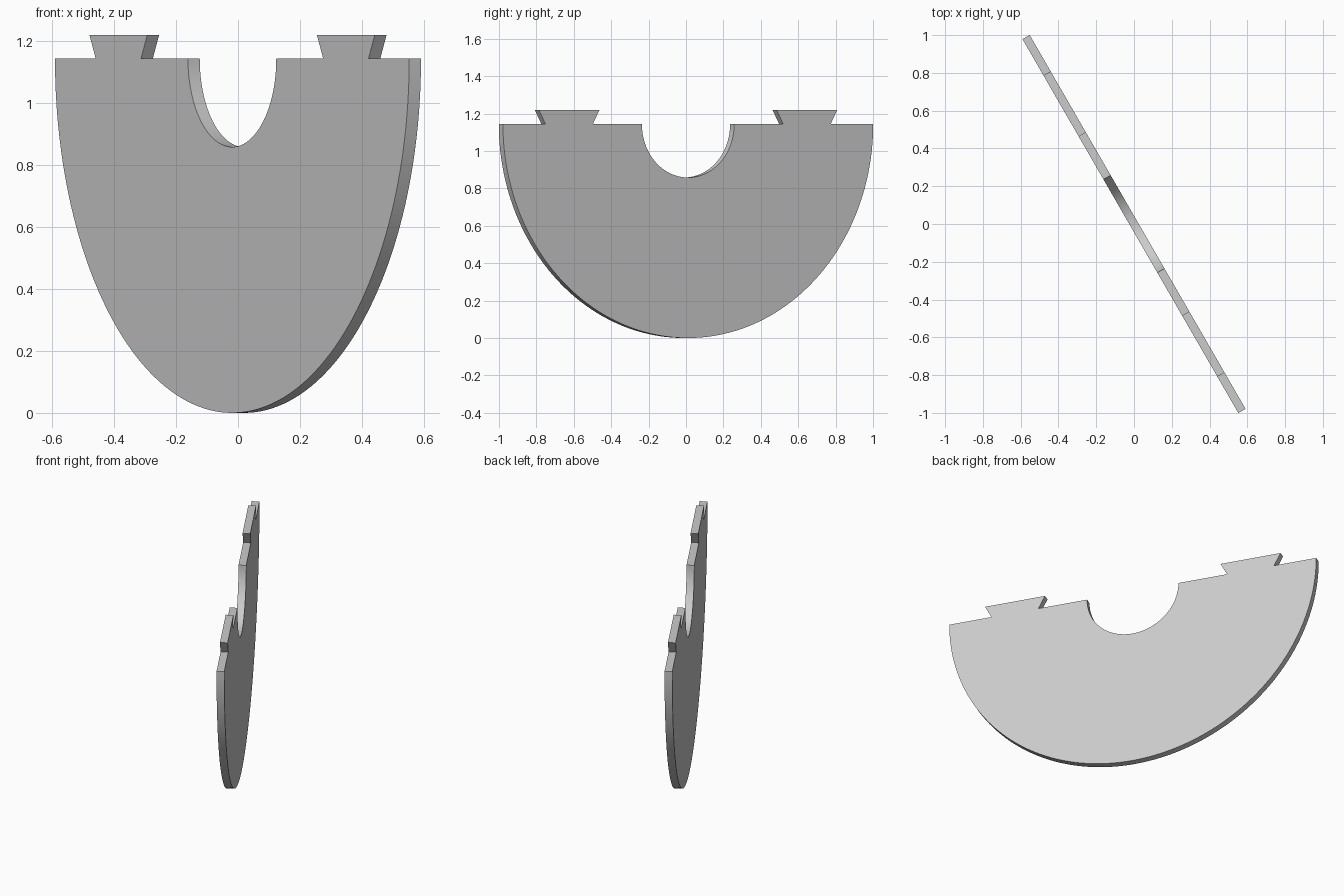
import bpy
import bmesh
from math import cos, sin, pi, radians
from mathutils import Matrix

cube = bpy.data.objects.get("Cube")
if cube:
    bpy.data.objects.remove(cube)

RADIUS = 1.143        # outer half disc, also the height of its flat top
NOTCH = 0.285         # half-round notch
HALF_THICK = 0.022
TOP = 1.22            # top of the dovetail tabs


def arc(radius, start, end, steps):
    angles = [start + (end - start) * i / steps for i in range(steps + 1)]
    return [(radius * cos(a), RADIUS + radius * sin(a)) for a in angles]


# Outline: rim, one tab, notch, mirrored tab
tab = [(0.88, RADIUS), (0.921, TOP), (0.547, TOP), (0.588, RADIUS)]
mirrored_tab = [(-x, z) for x, z in reversed(tab)]
outline = (arc(RADIUS, pi, 2 * pi, 96) + tab
           + arc(NOTCH, 0, -pi, 48) + mirrored_tab)

# Extrude the outline into a plate and turn it about the vertical
bm = bmesh.new()
face = bm.faces.new([bm.verts.new((x, -HALF_THICK, z)) for x, z in outline])
result = bmesh.ops.extrude_face_region(bm, geom=[face], use_keep_orig=True)
moved = [v for v in result["geom"] if isinstance(v, bmesh.types.BMVert)]
bmesh.ops.translate(bm, verts=moved, vec=(0, 2 * HALF_THICK, 0))
bmesh.ops.recalc_face_normals(bm, faces=bm.faces)
bmesh.ops.transform(bm, verts=bm.verts, matrix=Matrix.Rotation(radians(-60), 4, "Z"))
mesh = bpy.data.meshes.new("half_disc_plate")
bm.to_mesh(mesh)
bm.free()

# Plain grey material
colour = (0.6, 0.6, 0.6, 1)
grey = bpy.data.materials.new("light_grey")
grey.use_nodes = True
grey.diffuse_color = colour
grey.node_tree.nodes["Principled BSDF"].inputs["Base Color"].default_value = colour
mesh.materials.append(grey)

plate = bpy.data.objects.new("half_disc_plate", mesh)
bpy.context.collection.objects.link(plate)
bpy.ops.object.select_all(action="DESELECT")
plate.select_set(True)
bpy.context.view_layer.objects.active = plate
bpy.ops.object.shade_smooth_by_angle(angle=radians(30))
